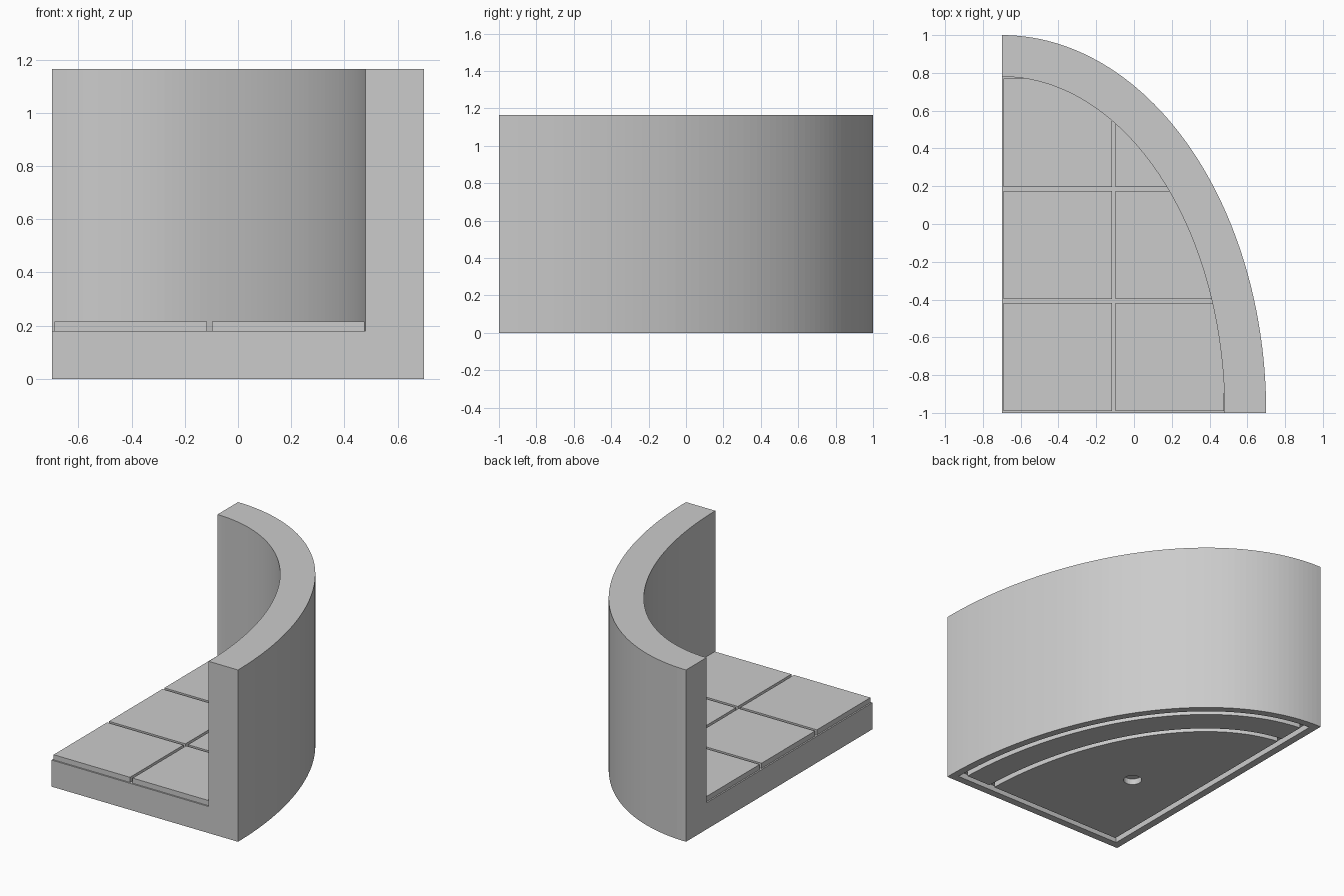
import bpy, bmesh
from math import acos, asin, cos, sin, pi

if "Cube" in bpy.data.objects:
    bpy.data.objects.remove(bpy.data.objects["Cube"])

# Plan corner, ellipse radii and main heights
CX, CY = -0.70, -1.0
RX, RY = 1.40, 2.0
WALL = 0.22
FLOOR, TOP, TILE = 0.18, 1.165, 0.215
GROOVE = 0.04

stone = bpy.data.materials.new("stone grey")
stone.use_nodes = True
COLOUR = (0.6, 0.6, 0.6, 1)
stone.diffuse_color = COLOUR
stone.node_tree.nodes["Principled BSDF"].inputs["Base Color"].default_value = COLOUR


def prism(name, outline, z0, z1):
    """Extrude a plan outline, measured from the plan corner."""
    bm = bmesh.new()
    face = bm.faces.new([bm.verts.new((CX + x, CY + y, z0)) for x, y in outline])
    top = bmesh.ops.extrude_face_region(bm, geom=[face])["geom"]
    verts = [v for v in top if isinstance(v, bmesh.types.BMVert)]
    bmesh.ops.translate(bm, verts=verts, vec=(0, 0, z1 - z0))
    bmesh.ops.recalc_face_normals(bm, faces=bm.faces)
    mesh = bpy.data.meshes.new(name)
    bm.to_mesh(mesh)
    bm.free()
    mesh.materials.append(stone)
    obj = bpy.data.objects.new(name, mesh)
    bpy.context.collection.objects.link(obj)
    return obj


def sector(name, inset, edge, z0, z1, steps=64):
    """Quarter ellipse: curve moved in by inset, straight sides by edge."""
    rx, ry = RX - inset, RY - inset
    a, b = asin(edge / ry), acos(edge / rx)
    arc = [a + (b - a) * i / steps for i in range(steps + 1)]
    return prism(name, [(edge, edge)] + [(rx * cos(t), ry * sin(t)) for t in arc], z0, z1)


def combine(target, other, operation="DIFFERENCE"):
    """Apply a boolean and remove the helper."""
    mod = target.modifiers.new("cut", "BOOLEAN")
    mod.operation, mod.object, mod.solver = operation, other, "EXACT"
    bpy.context.view_layer.objects.active = target
    bpy.ops.object.modifier_apply(modifier=mod.name)
    bpy.data.objects.remove(other)


# Curved wall with its floor slab
body = sector("wall_and_base", 0, 0, 0, TOP)
room = prism("room_cutter", [(-0.1, -0.1), (RX - WALL, -0.1)] +
             [((RX - WALL) * cos(t * pi / 128), (RY - WALL) * sin(t * pi / 128))
              for t in range(65)] + [(-0.1, RY - WALL)], FLOOR, TOP + 0.1)
combine(body, room)

# Underside grooves, leaving one pad below the wall and one below the floor
grooves = sector("groove_cutter", 0.05, 0.05, -0.1, GROOVE)
wall_pad = sector("wall_pad", 0.09, 0.09, -0.2, 0.1)
combine(wall_pad, sector("pad_gap", WALL + 0.05, 0, -0.3, 0.2))
combine(grooves, wall_pad)
combine(grooves, sector("floor_pad", WALL + 0.09, 0.09, -0.2, 0.1))
combine(body, grooves)

# Round socket in the underside
ring = [(0.478 + 0.057 * cos(i * pi / 16), 0.721 + 0.057 * sin(i * pi / 16)) for i in range(32)]
combine(body, prism("socket_cutter", ring, -0.1, GROOVE))

# Floor tiles, trimmed to the curve of the wall
PITCH, GAP = 0.593, 0.01
for col in range(2):
    for row in range(3):
        x0, x1 = col * PITCH + GAP, (col + 1) * PITCH - GAP
        y0, y1 = row * PITCH + GAP, (row + 1) * PITCH - GAP
        tile = prism(f"floor_tile_{col}_{row}", [(x0, y0), (x1, y0), (x1, y1), (x0, y1)],
                     FLOOR, TILE)
        combine(tile, sector("trim", WALL, 0, FLOOR - 0.1, TILE + 0.1), "INTERSECT")
        if not tile.data.polygons:
            bpy.data.objects.remove(tile)
